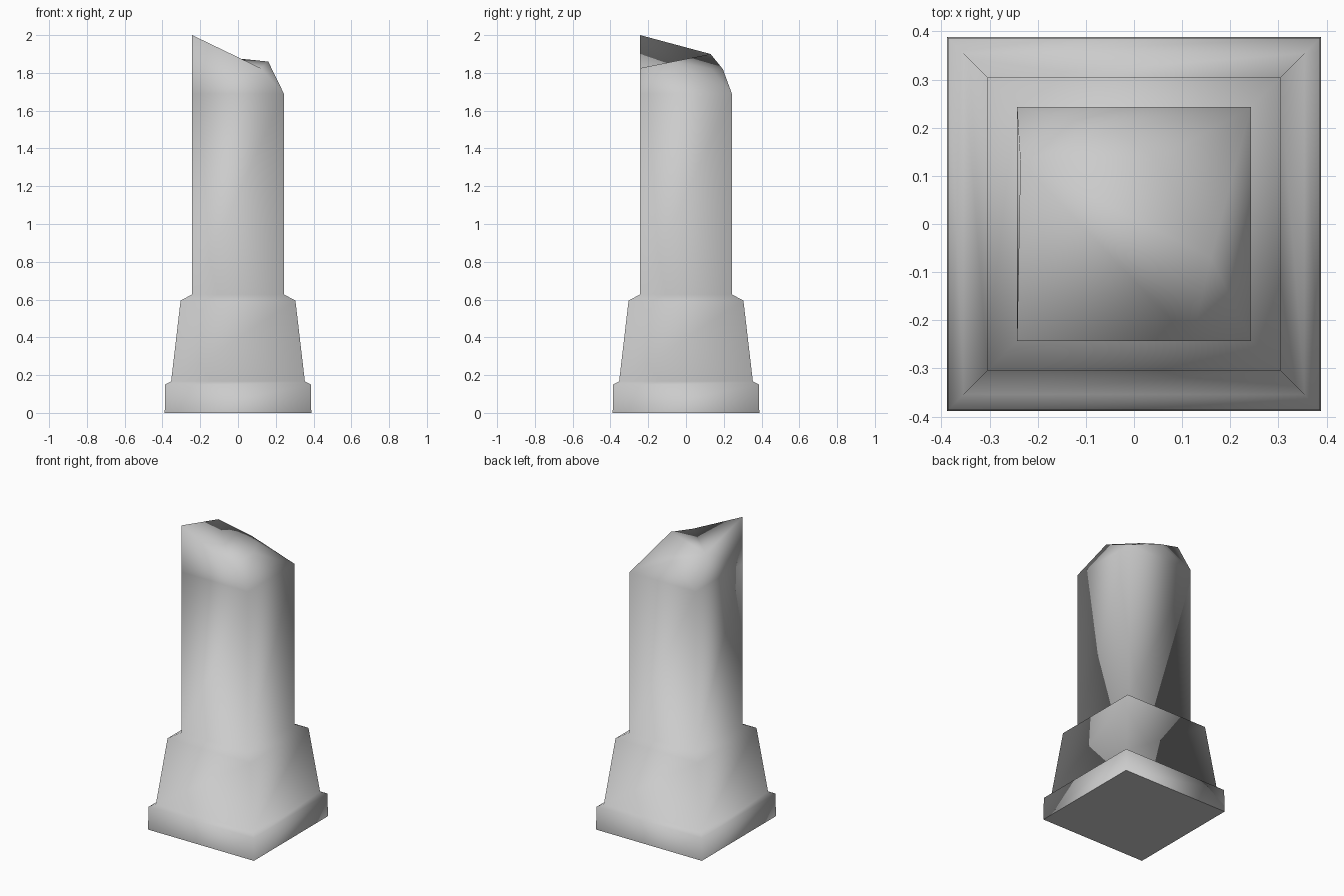
import bpy
import bmesh

cube = bpy.data.objects.get("Cube")
if cube:
    bpy.data.objects.remove(cube, do_unlink=True)

# Weathered stone colour
stone = bpy.data.materials.new("pale_grey_stone")
stone.use_nodes = True
colour = (0.6, 0.6, 0.6, 1)
stone.diffuse_color = colour
stone.node_tree.nodes["Principled BSDF"].inputs["Base Color"].default_value = colour

bm = bmesh.new()


def square_ring(half, z):
    corners = ((-1, -1), (1, -1), (1, 1), (-1, 1))
    return [bm.verts.new((sx * half, sy * half, z)) for sx, sy in corners]


# Plinth, tapered pedestal and square shaft as stacked rings (half width, height)
W = 0.243
SHAFT_TOP = 1.69
profile = [(0.388, 0), (0.386, 0.15), (0.354, 0.167),
           (0.304, 0.595), (W, 0.627), (W, SHAFT_TOP)]
rings = [square_ring(half, z) for half, z in profile]
for low, high in zip(rings, rings[1:]):
    for i in range(4):
        j = (i + 1) % 4
        bm.faces.new((low[i], low[j], high[j], high[i]))
underside = bm.faces.new(rings[0][::-1])

# Broken top: a tall shard at one corner falling away to the other three
v = dict(zip(("front_right", "front_left", "back_left", "back_right"), rings[-1]))
break_points = {
    "peak": (-W, -W, 2.0),
    "front_chip": (0.12, -W, 1.825),
    "side_rim": (-0.236, 0.13, 1.9),
    "left_peak": (0.16, -0.07, 1.86),
    "back_rim": (-0.04, 0.195, 1.82),
    "dent": (0.05, 0.135, 1.82),
}
for name, co in break_points.items():
    v[name] = bm.verts.new(co)

broken_faces = (
    "front_right front_left front_chip",
    "front_right front_chip peak",
    "back_right front_right side_rim",
    "front_right peak side_rim",
    "peak front_chip side_rim",
    "front_chip left_peak side_rim",
    "front_chip front_left left_peak",
    "left_peak front_left back_left",
    "left_peak back_left dent",
    "dent back_left back_rim",
    "back_left back_right back_rim",
    "back_rim back_right side_rim",
    "side_rim left_peak dent",
    "side_rim dent back_rim",
)
for names in broken_faces:
    bm.faces.new([v[n] for n in names.split()])

# Soft shading everywhere, with a flat underside and a crisp bottom edge
for face in bm.faces:
    face.smooth = face is not underside
for edge in underside.edges:
    edge.smooth = False

bm.normal_update()
mesh = bpy.data.meshes.new("broken_pillar")
bm.to_mesh(mesh)
bm.free()
mesh.materials.append(stone)
pillar = bpy.data.objects.new("broken_pillar", mesh)
bpy.context.collection.objects.link(pillar)
